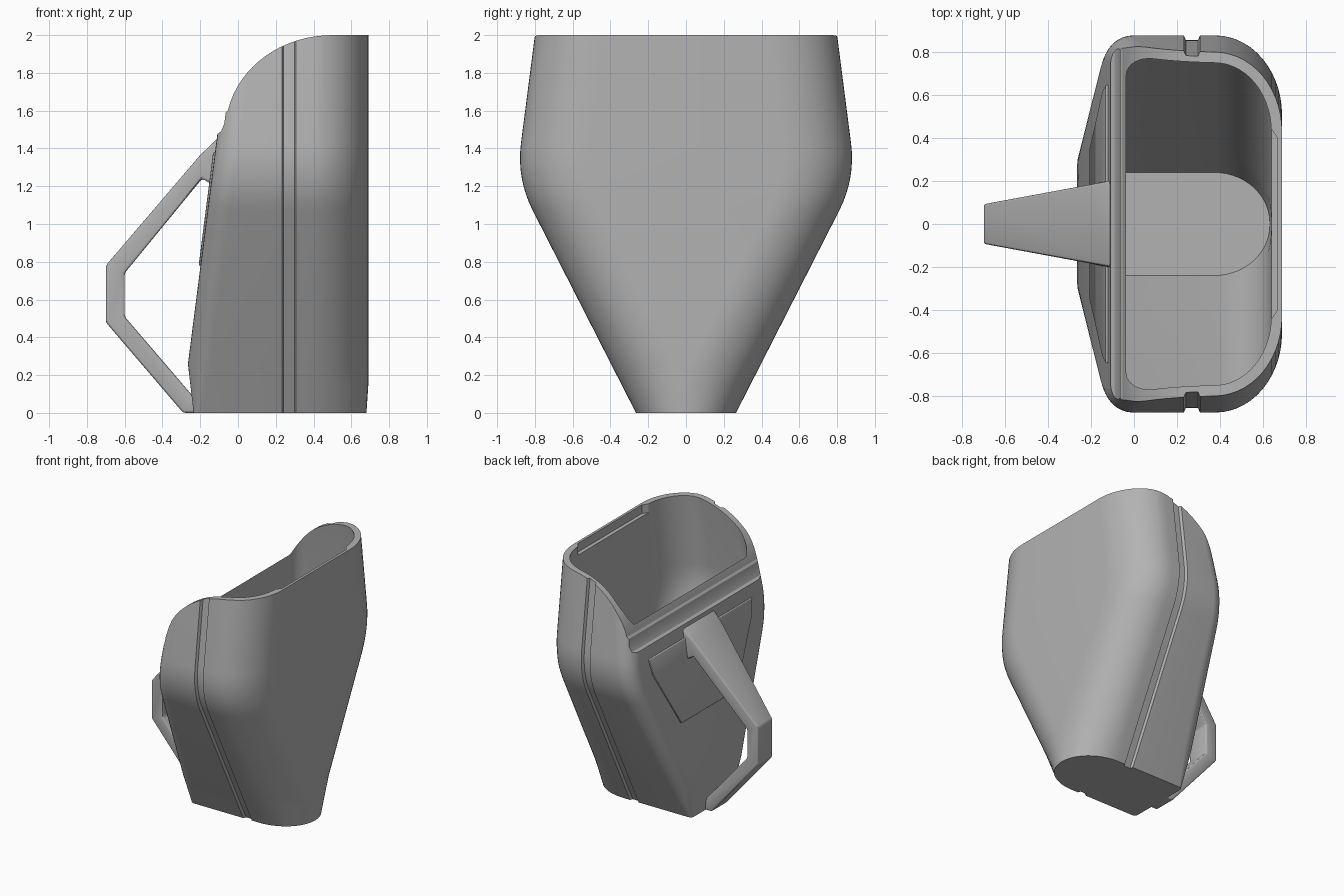
import bpy, bmesh, math

if "Cube" in bpy.data.objects:
    bpy.data.objects.remove(bpy.data.objects["Cube"])

grey = bpy.data.materials.new("plain grey")
grey.use_nodes = True
COLOUR = (0.45, 0.45, 0.45, 1)
grey.diffuse_color = COLOUR
grey.node_tree.nodes["Principled BSDF"].inputs["Base Color"].default_value = COLOUR


def loft(name, sections):
    """Skin a row of equal closed outlines and cap both ends."""
    bm = bmesh.new()
    rings = [[bm.verts.new(p) for p in s] for s in sections]
    n = len(rings[0])
    for a, b in zip(rings, rings[1:]):
        for i in range(n):
            j = (i + 1) % n
            bm.faces.new((a[i], a[j], b[j], b[i]))
    bm.faces.new(rings[0][::-1])
    bm.faces.new(rings[-1])
    bmesh.ops.recalc_face_normals(bm, faces=bm.faces)
    mesh = bpy.data.meshes.new(name)
    bm.to_mesh(mesh)
    bm.free()
    mesh.materials.append(grey)
    obj = bpy.data.objects.new(name, mesh)
    bpy.context.collection.objects.link(obj)
    return obj


def activate(obj):
    bpy.ops.object.select_all(action='DESELECT')
    obj.select_set(True)
    bpy.context.view_layer.objects.active = obj


def cut(obj, cutter):
    mod = obj.modifiers.new("cut", 'BOOLEAN')
    mod.object, mod.operation, mod.solver = cutter, 'DIFFERENCE', 'EXACT'
    activate(obj)
    bpy.ops.object.modifier_apply(modifier=mod.name)
    bpy.data.objects.remove(cutter)


def bevel(obj, width):
    mod = obj.modifiers.new("soft edges", 'BEVEL')
    mod.width, mod.segments = width, 3
    mod.limit_method, mod.angle_limit = 'ANGLE', math.radians(30)
    activate(obj)
    bpy.ops.object.modifier_apply(modifier=mod.name)


def smooth(obj):
    activate(obj)
    bpy.ops.object.shade_smooth_by_angle(angle=math.radians(25))


# Side profile: wide shoulder, blended between two straight tapers
def low_width(z):
    return 0.265 + 0.51 * z


def high_width(z):
    return 0.80 + 0.129 * (2 - z)


Z1, ZM, Z2 = 1.07, 1.241, 1.43
shoulder = []
for k in range(9):
    t = k / 8
    a, b, c = (1 - t) ** 2, 2 * t * (1 - t), t * t
    shoulder.append((a * Z1 + b * ZM + c * Z2,
                     a * low_width(Z1) + b * low_width(ZM) + c * high_width(Z2)))


def levels(bottom):
    lows = [z for z in (bottom, 0.15, 0.26)]
    return [(z, low_width(z)) for z in lows] + shoulder + [(2.0, high_width(2))]


def back_x(z):
    if z < 0.26:
        return -0.235 - 0.03 * z / 0.26
    return -0.265 + 0.128 * (z - 0.26)


# Cross-section: big rounded corners at +x, small ones at -x
def outline(z, w, t=0.0):
    xb = back_x(z) + t
    xf = 0.69 - 0.01 * max(0, 1 - z / 0.15) - t
    w -= t
    rx, ry = 0.31 - t, min(0.37 - t, w - 0.004)
    rb = min(0.12, 0.03 + 0.35 * z) - t * 0.4
    half = []
    for k in range(15):
        a = math.pi / 2 * k / 14
        half.append((xf - rx + rx * math.cos(a), w - ry + ry * math.sin(a)))
    for k in range(9):
        a = math.pi / 2 * (1 + k / 8)
        half.append((xb + rb + rb * math.cos(a), w - rb + rb * math.sin(a)))
    return [(x, y, z) for x, y in half] + [(x, -y, z) for x, y in reversed(half)]


WALL = 0.05
outer = [outline(z, w) for z, w in levels(0)]
inner = [outline(z, w, WALL) for z, w in levels(0.05)]
body = loft("scoop_body", outer + inner[::-1])

# Sweeping rim cut, lower towards the handle
sweep = [(-0.4, 1.47), (-0.12, 1.47), (-0.09, 1.49), (-0.073, 1.53), (-0.065, 1.59)]
for k in range(17):
    a = math.radians(12 + 78 * k / 16)
    sweep.append((0.50 - 0.565 * math.cos(a), 1.50 + 0.50 * math.sin(a)))
sweep += [(0.50, 2.2), (-0.4, 2.2)]
cut(body, loft("rim_cutter", [[(x, y, z) for x, z in sweep] for y in (-1.2, 1.2)]))

# Shallow pocket inside the tall rim
cut(body, loft("pocket_cutter", [[(0.60, -0.5, z), (0.67, -0.40, z), (0.67, 0.40, z), (0.60, 0.5, z)]
                                 for z in (1.93, 2.1)]))

# Groove down each side
for side in (-1, 1):
    strips = []
    for z, w in [(-0.1, low_width(-0.1))] + shoulder + [(2.1, high_width(2.1))]:
        strips.append([(0.27 + dx, side * (w + dy), z) for dx, dy in
                       ((-0.042, 0.01), (-0.028, -0.022), (0.028, -0.022), (0.042, 0.01))])
    cut(body, loft("groove_cutter", strips))
smooth(body)

# Slightly raised panel on the handle side
panel = loft("back_panel", [[(back_x(z) - d, s * y, z) for d, s in ((-0.02, -1), (-0.02, 1), (0.01, 1), (0.01, -1))]
                            for z, y in ((0.78, 0.35), (1.25, 0.62), (1.38, 0.65))])
bevel(panel, 0.006)
smooth(panel)

# Strap handle: outer point, inner point, half width at each bend
bends = [((-0.09, 1.47), (-0.12, 1.20), 0.205),
         ((-0.20, 1.365), (-0.19, 1.24), 0.185),
         ((-0.70, 0.78), (-0.60, 0.74), 0.095),
         ((-0.70, 0.48), (-0.60, 0.51), 0.095),
         ((-0.29, 0.0), (-0.24, 0.09), 0.095),
         ((-0.22, 0.0), (-0.22, 0.07), 0.095)]
handle = loft("handle", [[(o[0], -w, o[1]), (o[0], w, o[1]), (i[0], w, i[1]), (i[0], -w, i[1])]
                         for o, i, w in bends])
bevel(handle, 0.014)
smooth(handle)
